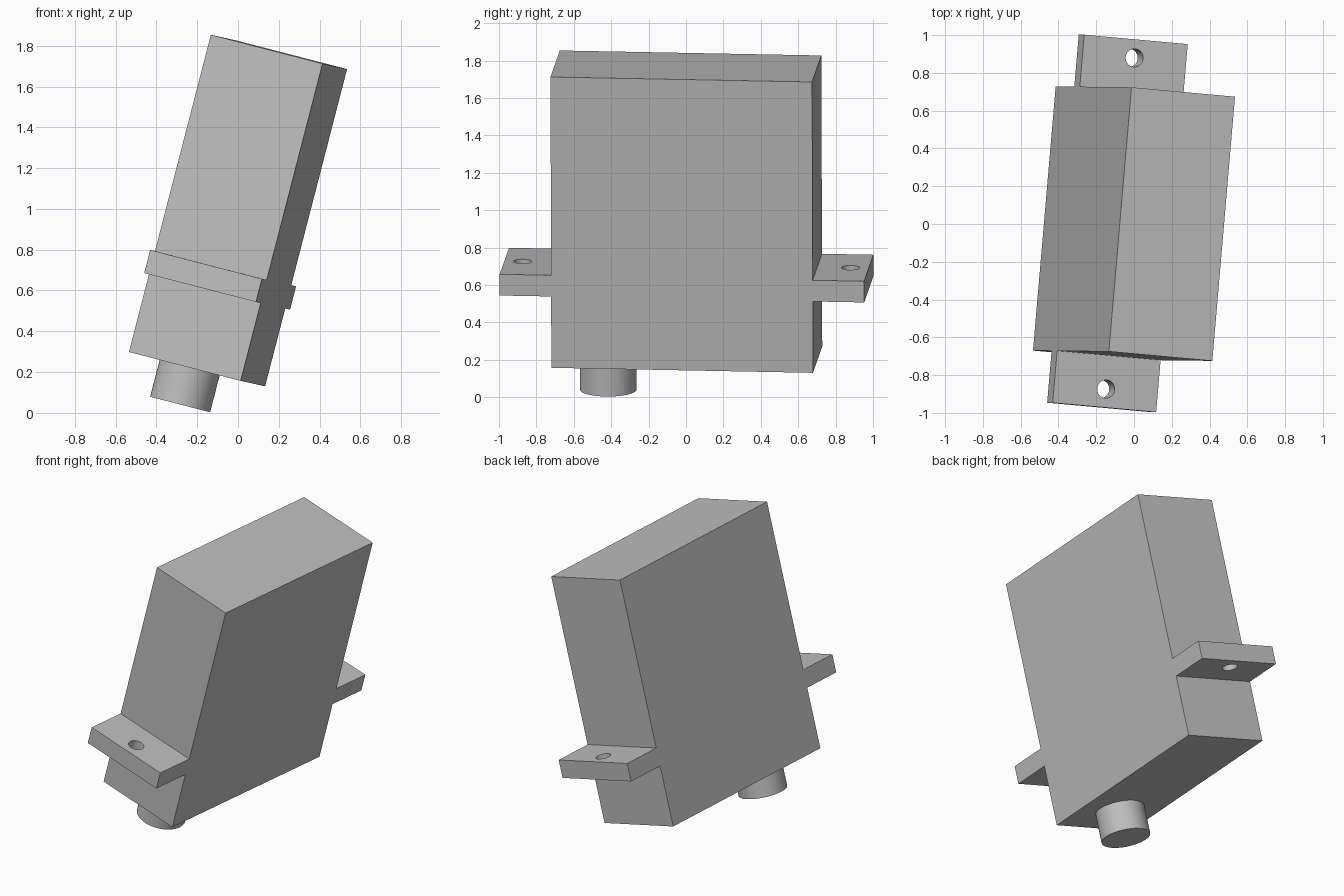
import bpy, bmesh, math
from mathutils import Matrix, Vector

old = bpy.data.objects.get("Cube")
if old:
    bpy.data.objects.remove(old, do_unlink=True)

# Material
grey = bpy.data.materials.new("light_grey")
grey.use_nodes = True
colour = (0.52, 0.52, 0.52, 1)
grey.diffuse_color = colour
grey.node_tree.nodes["Principled BSDF"].inputs["Base Color"].default_value = colour

# Tilted frame of the whole model: width, length and height axes
height_axis = Vector((0.25, -0.003, 0.968)).normalized()
length_axis = Vector((0.0855, 0.9965, -0.019))
length_axis = (length_axis - height_axis * length_axis.dot(height_axis)).normalized()
width_axis = length_axis.cross(height_axis)
tilt = Matrix((width_axis, length_axis, height_axis)).transposed().to_4x4()
frame = Matrix.Translation((0, 0.002, 0.992)) @ tilt

WIDTH = 0.568
HALF_LEN, HALF_HEIGHT = 0.702, 0.803
EAR_END, EAR_TOP, EAR_BOTTOM = 0.978, -0.292, -0.409
HOLE_Y, HOLE_R = 0.88, 0.048


def finish(name, bm):
    bmesh.ops.recalc_face_normals(bm, faces=bm.faces)
    mesh = bpy.data.meshes.new(name)
    bm.to_mesh(mesh)
    bm.free()
    mesh.materials.append(grey)
    obj = bpy.data.objects.new(name, mesh)
    bpy.context.collection.objects.link(obj)
    return obj


def cylinder(name, y, z_low, z_high, radius, sides=48):
    bm = bmesh.new()
    bmesh.ops.create_cone(bm, cap_ends=True, segments=sides, radius1=radius,
                          radius2=radius, depth=z_high - z_low,
                          matrix=Matrix.Translation((0, y, (z_low + z_high) / 2)))
    return finish(name, bm)


def select_only(obj):
    bpy.ops.object.select_all(action='DESELECT')
    obj.select_set(True)
    bpy.context.view_layer.objects.active = obj


# Case with mounting ears: side outline extruded across the width
half = [(HALF_LEN, -HALF_HEIGHT), (HALF_LEN, EAR_BOTTOM), (EAR_END, EAR_BOTTOM),
        (EAR_END, EAR_TOP), (HALF_LEN, EAR_TOP), (HALF_LEN, HALF_HEIGHT)]
outline = half + [(-y, z) for y, z in reversed(half)]
bm = bmesh.new()
side = bm.faces.new([bm.verts.new((-WIDTH / 2, y, z)) for y, z in outline])
extruded = bmesh.ops.extrude_face_region(bm, geom=[side], use_keep_orig=True)
moved = [v for v in extruded["geom"] if isinstance(v, bmesh.types.BMVert)]
bmesh.ops.translate(bm, verts=moved, vec=(WIDTH, 0, 0))
case = finish("case_with_ears", bm)

# Screw holes through the ears
for end in (-1, 1):
    cutter = cylinder("hole_cutter", end * HOLE_Y, EAR_BOTTOM - 0.1, EAR_TOP + 0.1, HOLE_R, 32)
    cutter.hide_render = True
    select_only(case)
    cut = case.modifiers.new("screw_hole", 'BOOLEAN')
    cut.operation = 'DIFFERENCE'
    cut.solver = 'EXACT'
    cut.object = cutter
    bpy.ops.object.modifier_apply(modifier=cut.name)
    bpy.data.objects.remove(cutter, do_unlink=True)

# Output shaft under the front end
shaft = cylinder("output_shaft", -0.422, -0.99, -HALF_HEIGHT + 0.01, 0.152)

for part in (case, shaft):
    select_only(part)
    bpy.ops.object.shade_smooth_by_angle(angle=math.radians(30))
    part.matrix_world = frame
